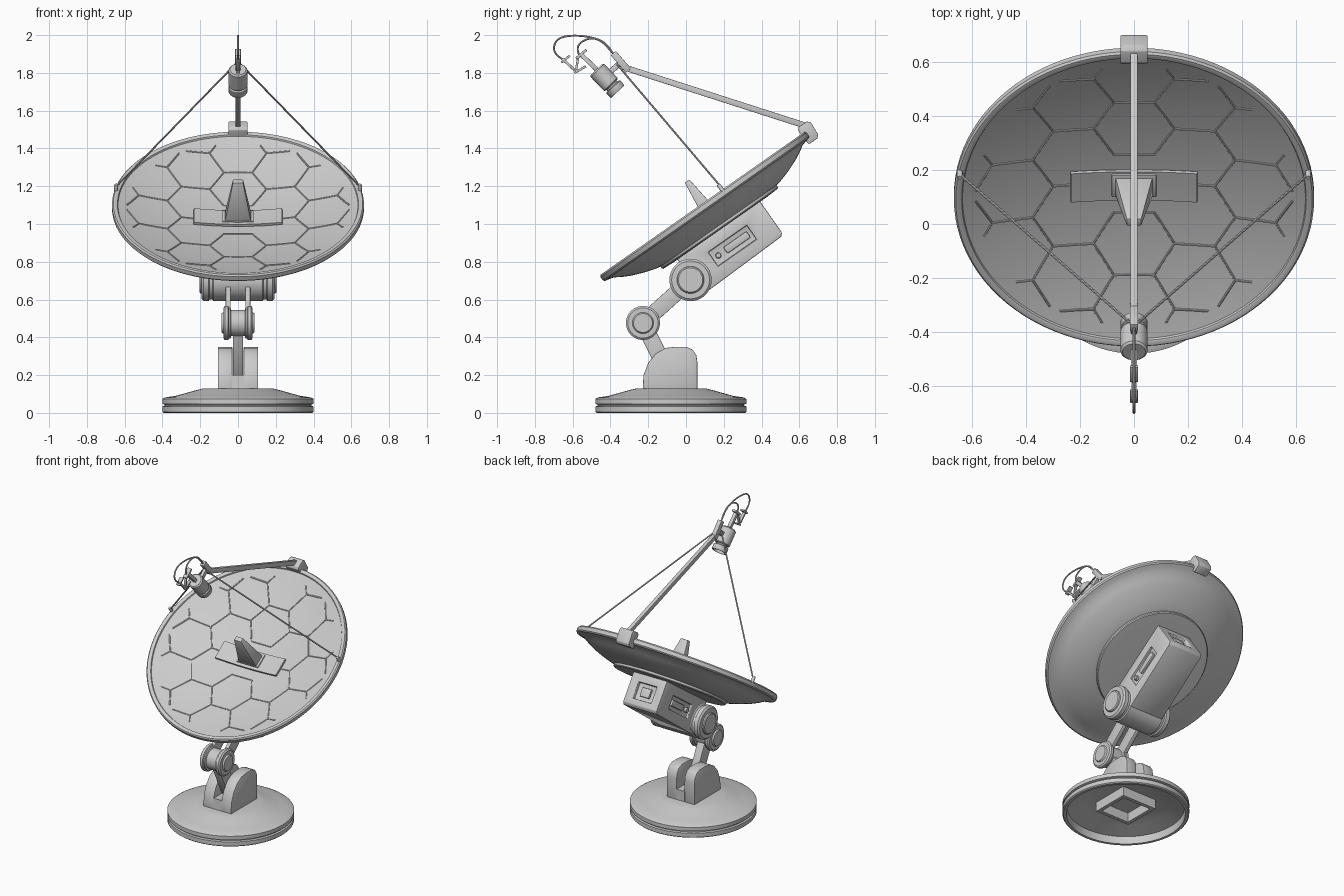
import bpy, bmesh, math
from mathutils import Matrix, Vector

if "Cube" in bpy.data.objects:
    bpy.data.objects.remove(bpy.data.objects["Cube"])

I = Matrix.Identity(4)
TILT = Matrix.Translation((0, .095, 1.10)) @ Matrix.Rotation(math.radians(35), 4, 'X')  # dish frame


def finish(name, bm, M=I, bevel=0):
    bmesh.ops.remove_doubles(bm, verts=bm.verts, dist=1e-5)
    bmesh.ops.recalc_face_normals(bm, faces=bm.faces)
    me = bpy.data.meshes.new(name)
    bm.to_mesh(me)
    bm.free()
    ob = bpy.data.objects.new(name, me)
    bpy.context.collection.objects.link(ob)
    ob.matrix_world = M
    if bevel:
        b = ob.modifiers.new("bevel", 'BEVEL')
        b.width, b.segments, b.limit_method = bevel, 2, 'ANGLE'
    return ob


def lathe(name, prof, M=I, seg=64):
    bm = bmesh.new()
    rings = [[bm.verts.new((r * math.cos(2 * math.pi * i / seg), r * math.sin(2 * math.pi * i / seg), z))
              for i in range(seg)] for r, z in prof]
    for a, b in zip(rings, rings[1:]):
        for i in range(seg):
            j = (i + 1) % seg
            bm.faces.new((a[i], a[j], b[j], b[i]))
    return finish(name, bm, M)


def box(name, c, size, M=I, bevel=0):
    bm = bmesh.new()
    bmesh.ops.create_cube(bm, size=1)
    bmesh.ops.scale(bm, vec=size, verts=bm.verts)
    bmesh.ops.translate(bm, vec=c, verts=bm.verts)
    return finish(name, bm, M, bevel)


def prism(name, pts, x0, x1, M=I, bevel=0):
    bm = bmesh.new()
    a = [bm.verts.new((x0, y, z)) for y, z in pts]
    b = [bm.verts.new((x1, y, z)) for y, z in pts]
    bm.faces.new(a)
    bm.faces.new(b)
    for i in range(len(pts)):
        j = (i + 1) % len(pts)
        bm.faces.new((a[i], a[j], b[j], b[i]))
    return finish(name, bm, M, bevel)


def bar(name, p, q, width, thick, x=0, bevel=.003):
    """Straight bar between two (y, z) points."""
    d = Vector((0, q[0] - p[0], q[1] - p[1]))
    M = Matrix.Translation((x, (p[0] + q[0]) / 2, (p[1] + q[1]) / 2)) @ \
        Matrix.Rotation(math.atan2(d.z, d.y), 4, 'X')
    return box(name, (0, 0, 0), (width, d.length, thick), M, bevel)


def tube(name, lines, r, M=I, smooth=False):
    cu = bpy.data.curves.new(name, 'CURVE')
    cu.dimensions, cu.bevel_depth, cu.bevel_resolution = '3D', r, 2
    cu.use_fill_caps = True
    for pts in lines:
        s = cu.splines.new('NURBS' if smooth else 'POLY')
        s.points.add(len(pts) - 1)
        for p, c in zip(s.points, pts):
            p.co = (*c, 1)
        if smooth:
            s.use_endpoint_u, s.order_u = True, 3
    ob = bpy.data.objects.new(name, cu)
    bpy.context.collection.objects.link(ob)
    ob.matrix_world = M


def hinge(name, y, z, prof):
    """Cylinder stack along x, mirrored; prof runs from the outer cap to the middle."""
    full = prof + [(r, -h) for r, h in reversed(prof)]
    lathe(name, full, Matrix.Translation((0, y, z)) @ Matrix.Rotation(math.pi / 2, 4, 'Y'), 48)


# Base: hollow stepped disc with a square frame beneath
lathe("base_disc", [(0, .128), (.19, .128), (.215, .122), (.28, .104), (.33, .09), (.385, .082), (.40, .074),
                    (.40, .048), (.388, .044), (.388, .038), (.40, .034), (.40, .006), (.393, 0), (.375, 0),
                    (.37, .05), (.27, .075), (.19, .095), (0, .095)], Matrix.Translation((0, -.08, 0)), 80)
for s in (-1, 1):
    box("base_frame_side", (s * .12, -.08, .065), (.025, .265, .07))
    box("base_frame_end", (0, -.08 + s * .12, .065), (.265, .025, .07))

# Fork on the base
fork = [(-.23, .11), (-.225, .2), (-.2, .265), (-.16, .315), (-.11, .343), (-.06, .35), (0, .35),
        (.035, .335), (.055, .305), (.06, .27), (.06, .11)]
for s in (-1, 1):
    prism("fork_plate", fork, s * .03, s * .107, bevel=.004)
prism("fork_floor", [(-.23, .11), (-.225, .2), (.06, .2), (.06, .11)], -.032, .032)

# Elbow links and hinges
J1, J2 = (.024, .704), (-.228, .476)
bar("lower_link", J2, (-.09, .20), .055, .085)
for s in (-1, 1):
    bar("upper_link", J2, J1, .027, .085, s * .052)
hinge("elbow_hinge", *J2, [(0, .088), (.05, .088), (.054, .083), (.056, .078), (.08, .078), (.09, .07),
                           (.09, .052), (.082, .048), (.082, .04), (.07, .036)])
hinge("dish_hinge", *J1, [(0, .205), (.064, .205), (.07, .2), (.072, .192), (.1, .192), (.112, .182),
                          (.112, .155), (.104, .15), (.104, .135), (.112, .13)])

# Drive housing behind the dish with recesses on both sides and the end
house = prism("drive_housing", [(-.28, -.15), (.255, -.15), (.255, -.355), (.24, -.372), (-.25, -.385),
                                (-.28, -.37)], -.13, .13, TILT)
cuts = [box("cutter", (s * .13, 0, -.262), (.03, .25, .09), TILT) for s in (-1, 1)]
cuts.append(box("cutter", (0, .255, -.262), (.14, .05, .11), TILT))
bpy.context.view_layer.objects.active = house
for c in cuts:
    m = house.modifiers.new("cut", 'BOOLEAN')
    m.operation, m.object, m.solver = 'DIFFERENCE', c, 'EXACT'
    bpy.context.view_layer.update()
    bpy.ops.object.modifier_apply(modifier=m.name)
    bpy.data.objects.remove(c)
b = house.modifiers.new("bevel", 'BEVEL')
b.width, b.segments, b.limit_method = .005, 2, 'ANGLE'
for s in (-1, 1):
    box("side_handle", (s * .12, .03, -.262), (.02, .15, .04), TILT, .006)
    lathe("side_knob", [(0, -.012), (.016, -.012), (.016, .012), (.012, .015), (0, .015)],
          TILT @ Matrix.Translation((s * .12, -.09, -.262)) @ Matrix.Rotation(math.pi / 2, 4, 'Y'), 16)
box("end_socket", (.0, .235, -.262), (.07, .02, .06), TILT, .004)


# Dish
def bowl(r):
    return -.1 + .1 * (r / .635) ** 2


inner = [(.635 * i / 16, bowl(.635 * i / 16)) for i in range(17)]
lathe("dish", inner + [(.638, .008), (.645, .012), (.66, .012), (.667, .004), (.667, -.02), (.66, -.028),
                       (.64, -.032), (.61, -.04), (.575, -.062), (.53, -.085), (.46, -.112), (.4, -.13),
                       (.36, -.137), (0, -.14)], TILT, 96)
lathe("back_plate", [(0, -.13), (.375, -.13), (.375, -.147), (.37, -.153), (.3, -.156), (0, -.156)], TILT, 96)

# Hexagonal panel seams following the bowl
side, seams = .15, {}
for i in range(-3, 4):
    for j in range(-3, 4):
        cx, cy = 1.5 * side * i, math.sqrt(3) * side * (j + (i % 2) / 2)
        v = [(cx + side * math.cos(k * math.pi / 3), cy + side * math.sin(k * math.pi / 3)) for k in range(6)]
        for k in range(6):
            a, c = sorted((v[k], v[(k + 1) % 6]))
            seams[(round((a[0] + c[0]) / 2, 3) + 0., round((a[1] + c[1]) / 2, 3) + 0.)] = (a, c)
lines = []
for a, c in seams.values():
    pts = []
    for t in range(13):
        x, y = a[0] + (c[0] - a[0]) * t / 12, a[1] + (c[1] - a[1]) * t / 12
        r = math.hypot(x, y)
        if r < .59 and not (abs(x) < .235 and abs(y) < .065) and r > .14:
            pts.append((x, y, bowl(r)))
    if len(pts) > 2:
        lines.append(pts)
tube("panel_seams", lines, .0045, TILT)

# Centre cover strip and tapered fin
bm = bmesh.new()
bmesh.ops.create_grid(bm, x_segments=16, y_segments=4, size=1)
for v in bm.verts:
    v.co.x *= .235
    v.co.y *= .065
    v.co.z = bowl(v.co.xy.length) + .006
cover = finish("centre_cover", bm, TILT)
m = cover.modifiers.new("thick", 'SOLIDIFY')
m.thickness = .014
box("fin_base", (0, .005, -.085), (.165, .1, .03), TILT, .004)
bm = bmesh.new()
bmesh.ops.create_cube(bm, size=2)
for v in bm.verts:
    top = v.co.z > 0
    v.co = (v.co.x * (.027 if top else .07), v.co.y * (.015 if top else .043), .155 if top else -.08)
finish("centre_fin", bm, TILT, .003)

# Feed arm with rim bracket and end plate
prism("rim_bracket", [(.635, .04), (.65, .052), (.70, .05), (.715, .035), (.71, -.04), (.695, -.055),
                      (.64, -.055), (.635, -.02)], -.05, .05, TILT, .003)
bar("feed_arm", (.65, 1.515), (-.315, 1.825), .026, .032)
bar("arm_end_plate", (-.305, 1.812), (-.385, 1.905), .03, .036)
bar("horn_mount", (-.345, 1.855), (-.425, 1.785), .022, .03)

# Stay wires and their pegs
for s in (-1, 1):
    tube("stay_wire", [[(s * .637, .177, 1.206), (s * .015, -.365, 1.845)]], .005)
    lathe("wire_peg", [(0, -.02), (.011, -.02), (.011, .04), (.008, .046), (0, .046)],
          TILT @ Matrix.Translation((s * .645, .125, 0)), 12)

# Feed horn
aim = Vector((0, .69, -.72)).to_track_quat('Z', 'Y').to_matrix().to_4x4()
lathe("feed_horn", [(0, 0), (.042, 0), (.05, .008), (.05, .108), (.046, .113), (.037, .115), (.037, .123),
                    (.047, .125), (.05, .129), (.05, .158), (.047, .163), (.04, .163), (.036, .135), (0, .135)],
      Matrix.Translation((0, -.474, 1.818)) @ aim, 40)

# Small receiver parts behind the horn
for p, q, w, t in [((-.47, 1.815), (-.555, 1.897), .024, .024), ((-.582, 1.876), (-.527, 1.922), .03, .014),
                   ((-.57, 1.885), (-.585, 1.80), .016, .012), ((-.59, 1.80), (-.53, 1.835), .02, .012),
                   ((-.59, 1.815), (-.655, 1.875), .02, .014), ((-.66, 1.855), (-.615, 1.892), .028, .012)]:
    bar("receiver_part", p, q, w, t, 0, .002)
paths = [[(-.385, 1.90), (-.42, 1.96), (-.5, 1.99), (-.6, 2.0), (-.68, 1.985), (-.705, 1.93), (-.68, 1.885),
          (-.64, 1.865)],
         [(-.375, 1.885), (-.42, 1.95), (-.49, 1.99), (-.56, 1.965), (-.58, 1.92), (-.56, 1.885)]]
tube("cables", [[(0, y, z) for y, z in p] for p in paths], .005, smooth=True)

# Convert curves and shade
bpy.ops.object.select_all(action='SELECT')
bpy.context.view_layer.objects.active = house
bpy.ops.object.convert(target='MESH')
bpy.ops.object.shade_smooth_by_angle(angle=math.radians(35))
